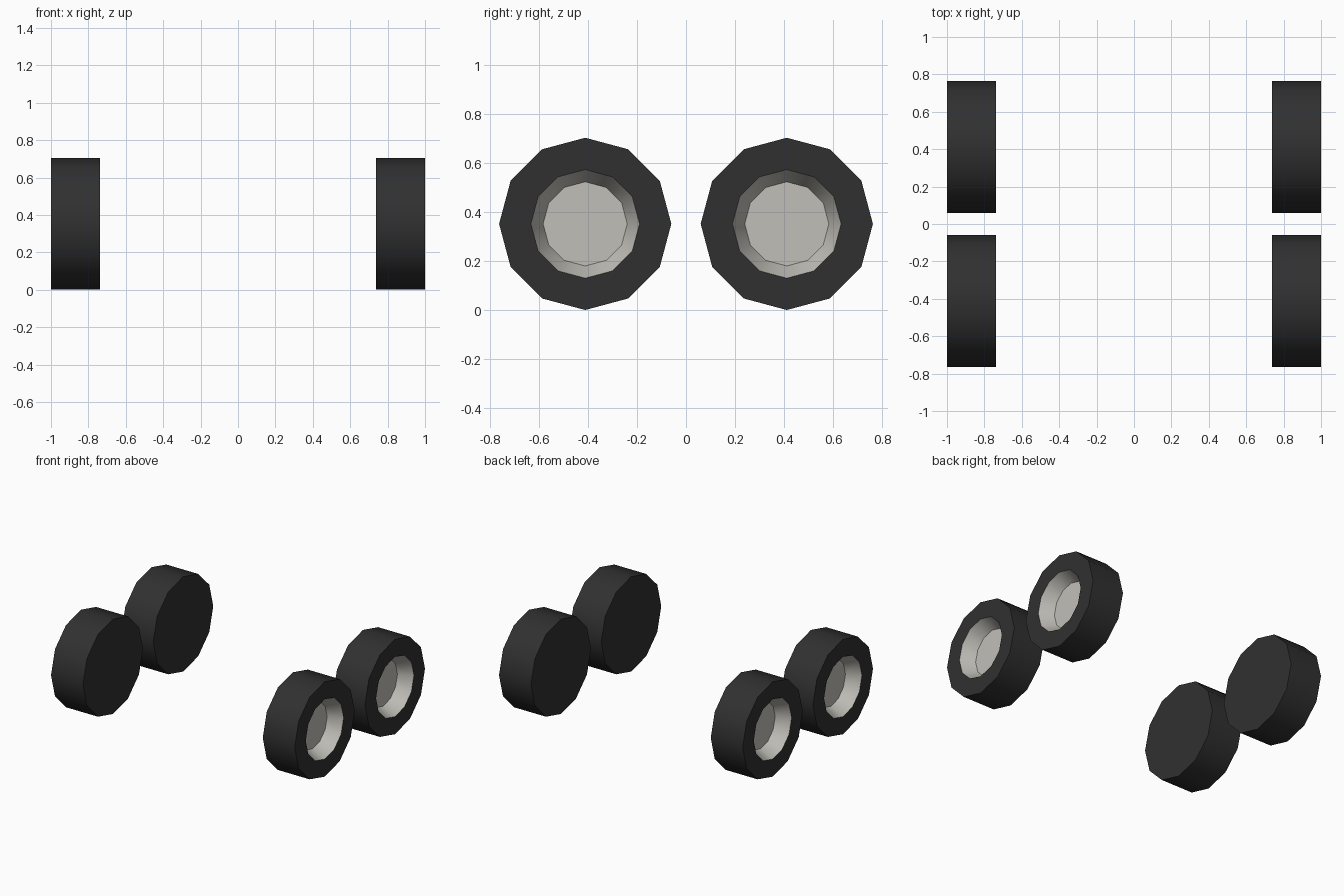
import bpy, bmesh, math

if "Cube" in bpy.data.objects:
    bpy.data.objects.remove(bpy.data.objects["Cube"])

SIDES = 12
RADIUS, OPENING, FLOOR = 0.352, 0.222, 0.172
X_OUT, X_IN, DEPTH = 1.0, 0.738, 0.10
CENTRE_Y = 0.412


def material(name, rgb):
    m = bpy.data.materials.new(name)
    m.diffuse_color = (*rgb, 1)
    m.use_nodes = True
    m.node_tree.nodes["Principled BSDF"].inputs["Base Color"].default_value = m.diffuse_color
    return m


rubber = material("black rubber", (0.030, 0.030, 0.030))
metal = material("pale rim metal", (0.53, 0.52, 0.48))


def ring(bm, x, r):
    return [bm.verts.new((x, r * math.cos(2 * math.pi * i / SIDES),
                          r * math.sin(2 * math.pi * i / SIDES))) for i in range(SIDES)]


def wheel(name, side, y):
    bm = bmesh.new()
    # closed inner cap, tread, outer sidewall, sloped rim wall, rim floor
    rings = [ring(bm, x, r) for x, r in ((X_IN, RADIUS), (X_OUT, RADIUS),
                                         (X_OUT, OPENING), (X_OUT - DEPTH, FLOOR))]
    bm.faces.new(rings[0][::-1])
    for k, (a, b) in enumerate(zip(rings, rings[1:])):
        for i in range(SIDES):
            j = (i + 1) % SIDES
            f = bm.faces.new((a[i], a[j], b[j], b[i]))
            f.material_index = 1 if k == 2 else 0
    bm.faces.new(rings[3]).material_index = 1
    # mirror to the left side and keep normals outward
    bmesh.ops.scale(bm, vec=(side, 1, 1), verts=bm.verts)
    bmesh.ops.recalc_face_normals(bm, faces=bm.faces)
    mesh = bpy.data.meshes.new(name)
    bm.to_mesh(mesh)
    bm.free()
    mesh.materials.append(rubber)
    mesh.materials.append(metal)
    ob = bpy.data.objects.new(name, mesh)
    bpy.context.collection.objects.link(ob)
    ob.location = (0, y, RADIUS)
    # smooth tread, crisp sidewall edges
    bpy.ops.object.select_all(action='DESELECT')
    ob.select_set(True)
    bpy.context.view_layer.objects.active = ob
    bpy.ops.object.shade_smooth_by_angle(angle=math.radians(40))


for side, s in (("right", 1), ("left", -1)):
    for end, e in (("front", -1), ("back", 1)):
        wheel(f"{end}_{side}_wheel", s, e * CENTRE_Y)
